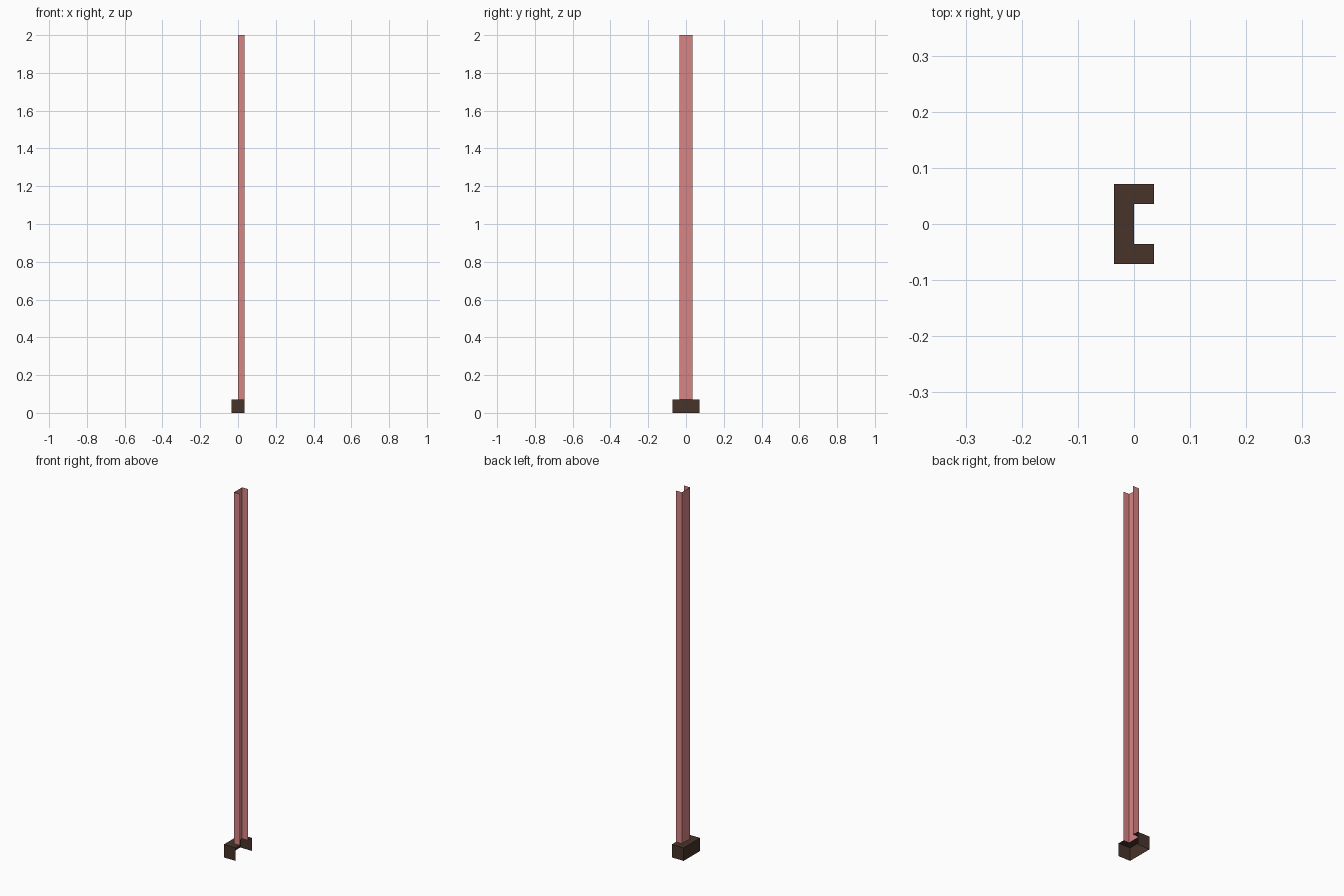
import bpy, bmesh

if "Cube" in bpy.data.objects:
    bpy.data.objects.remove(bpy.data.objects["Cube"])

U = 1 / 28          # module size: every width is a multiple of this
HEIGHT = 2.0


def material(name, rgb):
    mat = bpy.data.materials.new(name)
    mat.diffuse_color = (*rgb, 1)
    mat.use_nodes = True
    mat.node_tree.nodes["Principled BSDF"].inputs["Base Color"].default_value = mat.diffuse_color
    return mat


def wall_strip(bm, path, z0, z1):
    """Raise an open plan path into thin, single-sided walls."""
    low = [bm.verts.new((x, y, z0)) for x, y in path]
    high = [bm.verts.new((x, y, z1)) for x, y in path]
    for i in range(len(path) - 1):
        bm.faces.new((low[i], low[i + 1], high[i + 1], high[i]))
    return high


def finish(bm, name, mat):
    mesh = bpy.data.meshes.new(name)
    bm.to_mesh(mesh)
    bm.free()
    mesh.materials.append(mat)
    obj = bpy.data.objects.new(name, mesh)
    bpy.context.collection.objects.link(obj)
    return obj


# Plan outlines, open towards +x
outer = [(U, 2 * U), (-U, 2 * U), (-U, -2 * U), (U, -2 * U)]
inner = [(U, U), (0, U), (0, -U), (U, -U)]

# Plinth: outer walls and a C-shaped ledge, open underneath and at the ends
bm = bmesh.new()
rim = wall_strip(bm, outer, 0, 2 * U)
lip = [bm.verts.new((x, y, 2 * U)) for x, y in inner]
for i in range(3):
    bm.faces.new((rim[i], rim[i + 1], lip[i + 1], lip[i]))
finish(bm, "plinth", material("dark_wood", (0.065, 0.034, 0.023)))

# Post: thin C-shaped channel standing on the inner edge of the ledge
bm = bmesh.new()
wall_strip(bm, inner, 2 * U, HEIGHT)
finish(bm, "post", material("pink_paint", (0.69, 0.23, 0.23)))
